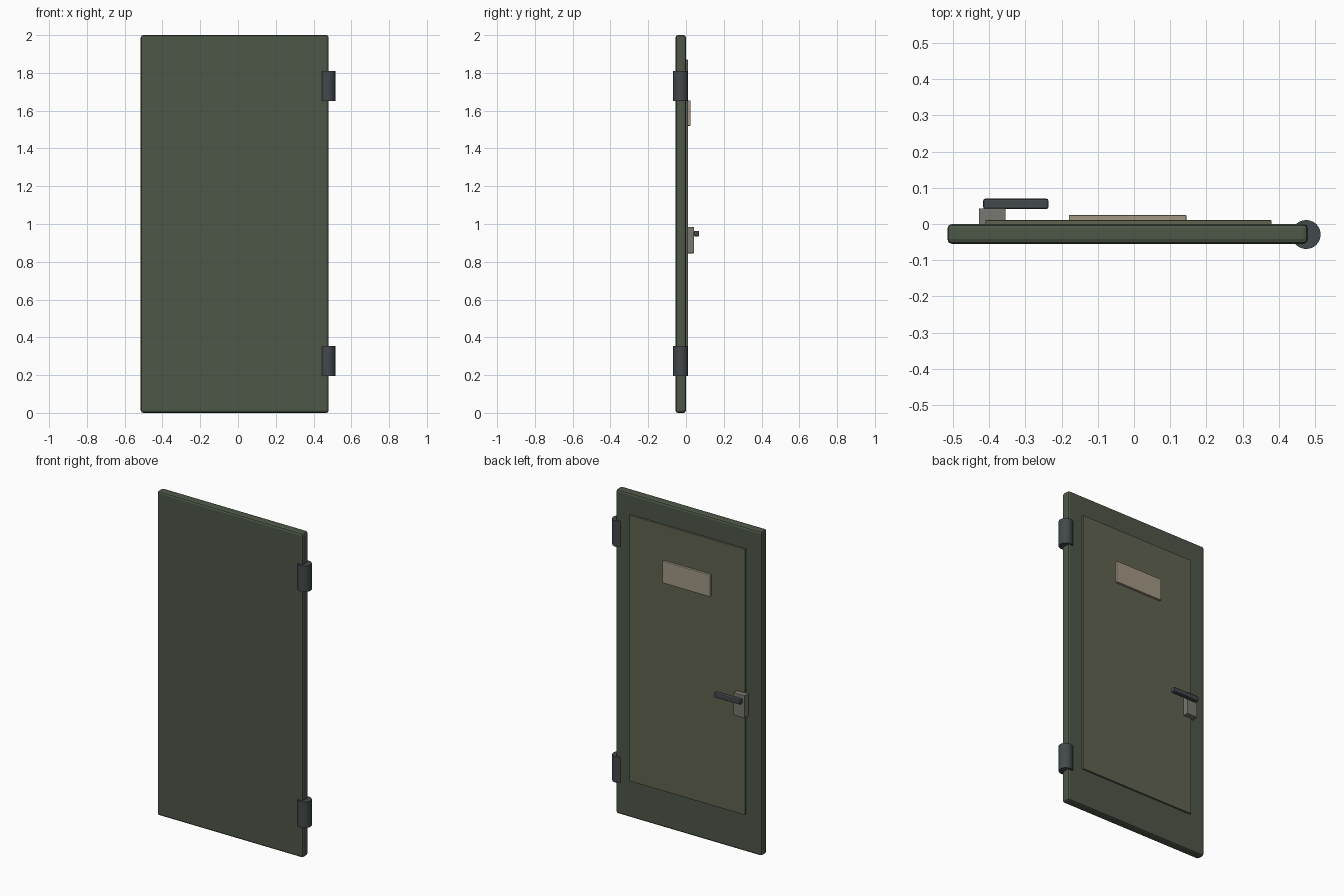
import bpy
from mathutils import Vector

if "Cube" in bpy.data.objects:
    bpy.data.objects.remove(bpy.data.objects["Cube"])


def material(name, rgb):
    m = bpy.data.materials.new(name)
    m.diffuse_color = (*rgb, 1)
    m.use_nodes = True
    m.node_tree.nodes["Principled BSDF"].inputs["Base Color"].default_value = m.diffuse_color
    return m


GREEN = material("dark_green", (0.075, 0.095, 0.065))
OLIVE = material("olive", (0.115, 0.125, 0.08))
TAN = material("tan", (0.36, 0.31, 0.23))
STEEL = material("steel", (0.19, 0.19, 0.165))
IRON = material("iron", (0.055, 0.065, 0.07))


def box(name, lo, hi, mat, bevel):
    """Bevelled box between two opposite corners."""
    lo, hi = Vector(lo), Vector(hi)
    bpy.ops.mesh.primitive_cube_add(size=1, location=(lo + hi) / 2)
    ob = bpy.context.object
    ob.name = name
    ob.scale = hi - lo
    bpy.ops.object.transform_apply(location=False, rotation=False, scale=True)
    b = ob.modifiers.new("bevel", "BEVEL")
    b.width = bevel
    b.segments = 2
    ob.data.materials.append(mat)
    return ob


def hinge(name, z):
    """Upright hinge barrel."""
    bpy.ops.mesh.primitive_cylinder_add(vertices=24, radius=0.04, depth=0.16,
                                        location=(0.475, -0.029, z))
    ob = bpy.context.object
    ob.name = name
    ob.data.materials.append(IRON)
    bpy.ops.object.shade_smooth_by_angle()


# Door slab and raised inner panel
box("door_slab", (-0.515, -0.055, 0), (0.48, 0, 2), GREEN, 0.013)
box("raised_panel", (-0.41, -0.01, 0.23), (0.38, 0.011, 1.87), OLIVE, 0.003)

# Blank sign plate
box("sign_plate", (-0.18, 0.005, 1.52), (0.145, 0.025, 1.655), TAN, 0.003)

# Lock case and lever
box("lock_case", (-0.428, -0.005, 0.845), (-0.354, 0.043, 0.985), STEEL, 0.003)
box("lever_handle", (-0.416, 0.041, 0.934), (-0.236, 0.07, 0.964), IRON, 0.006)

# Hinges
hinge("lower_hinge", 0.275)
hinge("upper_hinge", 1.73)
